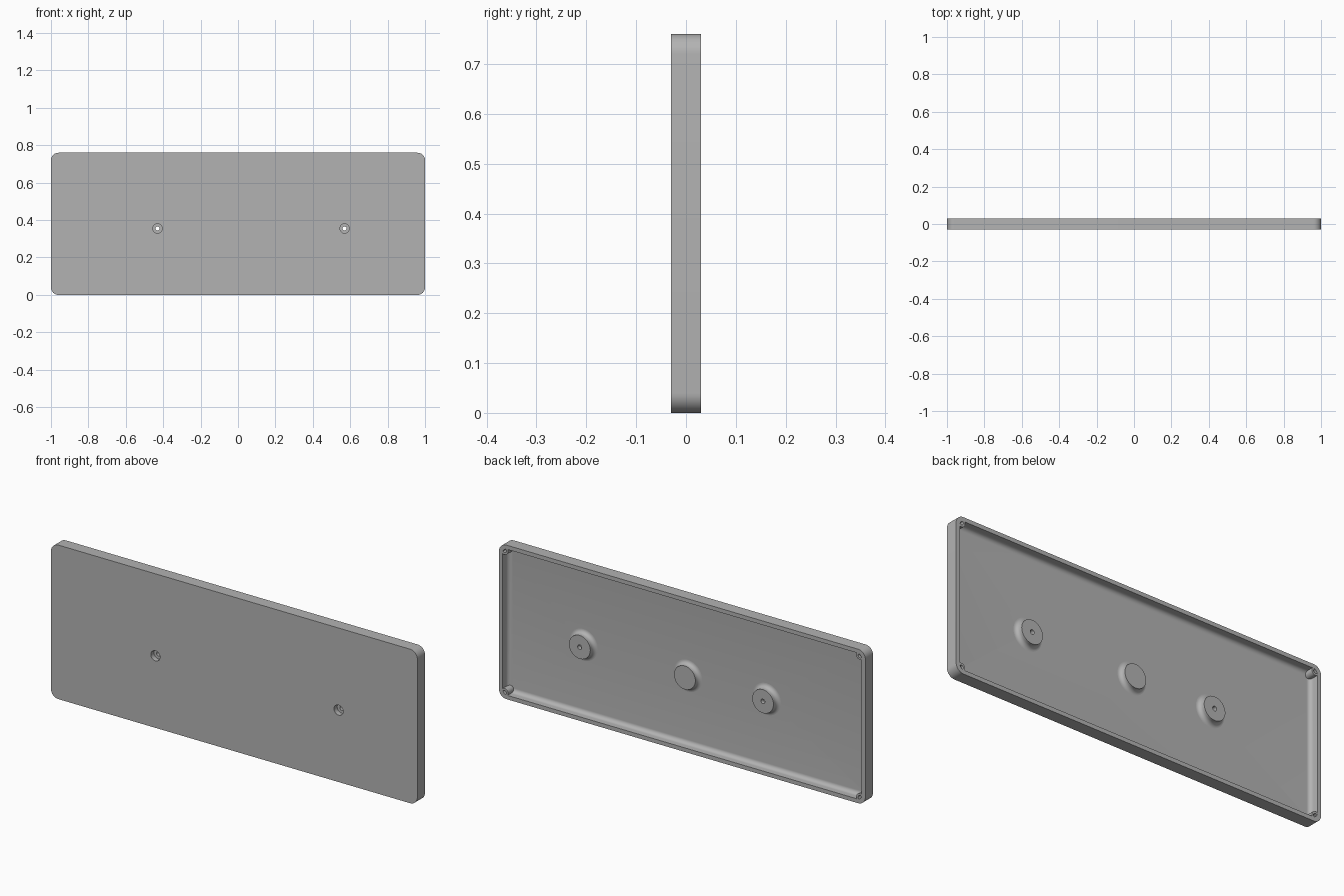
import bpy, bmesh, math

cube = bpy.data.objects.get("Cube")
if cube:
    bpy.data.objects.remove(cube, do_unlink=True)

HALF_X, HEIGHT, FRONT, BACK, FLOOR = 1.0, 0.76, -0.03, 0.03, -0.015
BOSS_Z = 0.355

grey = bpy.data.materials.new("light grey plastic")
grey.use_nodes = True
colour = (0.45, 0.45, 0.45, 1)
grey.diffuse_color = colour
grey.node_tree.nodes["Principled BSDF"].inputs["Base Color"].default_value = colour


def finish(name, bm):
    bmesh.ops.remove_doubles(bm, verts=bm.verts, dist=1e-5)
    bmesh.ops.recalc_face_normals(bm, faces=bm.faces)
    mesh = bpy.data.meshes.new(name)
    bm.to_mesh(mesh)
    bm.free()
    mesh.materials.append(grey)
    obj = bpy.data.objects.new(name, mesh)
    bpy.context.collection.objects.link(obj)
    return obj


def smooth(obj):
    bpy.ops.object.select_all(action='DESELECT')
    obj.select_set(True)
    bpy.context.view_layer.objects.active = obj
    bpy.ops.object.shade_smooth_by_angle(angle=math.radians(30))


def bridge(bm, a, b):
    n = len(a)
    for i in range(n):
        j = (i + 1) % n
        bm.faces.new((a[i], a[j], b[j], b[i]))


def rounded_ring(bm, inset, y, radius, steps=10):
    """Rounded rectangle in the xz plane, inset from the outline."""
    ring = []
    cx, cz = HALF_X - inset - radius, HEIGHT / 2 - inset - radius
    for q, (sx, sz) in enumerate(((1, 1), (-1, 1), (-1, -1), (1, -1))):
        for i in range(steps + 1):
            a = (q + i / steps) * math.pi / 2
            ring.append(bm.verts.new((sx * cx + radius * math.cos(a), y,
                                      HEIGHT / 2 + sz * cz + radius * math.sin(a))))
    return ring


def lathe(name, profile, x, z, sides=48):
    """Turn a closed (radius, y) profile around an axis along y."""
    bm = bmesh.new()
    rings = []
    for r, y in profile:
        if r == 0:
            rings.append([bm.verts.new((x, y, z))])
        else:
            rings.append([bm.verts.new((x + r * math.cos(t), y, z + r * math.sin(t)))
                          for t in (2 * math.pi * i / sides for i in range(sides))])
    for a, b in zip(rings, rings[1:] + rings[:1]):
        if len(a) == 1 and len(b) == 1:
            continue
        if len(a) == 1 or len(b) == 1:
            tip, loop = (a[0], b) if len(a) == 1 else (b[0], a)
            for i in range(sides):
                bm.faces.new((tip, loop[i], loop[(i + 1) % sides]))
        else:
            bridge(bm, a, b)
    return finish(name, bm)


# Shallow tray: front plate, side walls, rim and rounded inner floor edge
bm = bmesh.new()
wall, fillet = 0.02, 0.02
outline = [(0, FRONT, 0.04), (0, BACK, 0.04), (wall, BACK, 0.024)]
for i in range(9):
    a = i / 8 * math.pi / 2
    d = fillet * (1 - math.cos(a))
    outline.append((wall + d, FLOOR + fillet * (1 - math.sin(a)), 0.024 - d))
rings = [rounded_ring(bm, *p) for p in outline]
for a, b in zip(rings, rings[1:]):
    bridge(bm, a, b)
bm.faces.new(rings[0])
bm.faces.new(rings[-1])
tray = finish("tray", bm)

# Screw recesses through the front plate
BORE, HOLE = 0.025, 0.011
for x in (-0.43, 0.57):
    cutter = lathe("recess_cutter", [(0, -0.1), (BORE, -0.1), (BORE, -0.005), (0, -0.005)],
                   x, BOSS_Z)
    cutter.hide_render = True
    mod = tray.modifiers.new("recess", 'BOOLEAN')
    mod.operation, mod.solver, mod.object = 'DIFFERENCE', 'EXACT', cutter
    bpy.context.view_layer.objects.active = tray
    bpy.ops.object.modifier_apply(modifier=mod.name)
    bpy.data.objects.remove(cutter, do_unlink=True)
smooth(tray)


def flare(top, r=0.058, size=0.02):
    """Disc edge running down into a concave foot on the floor."""
    pts = [(r, top)]
    for i in range(9):
        a = i / 8 * math.pi / 2
        pts.append((r + size * (1 - math.cos(a)), FLOOR + size * (1 - math.sin(a))))
    return pts + [(r + size, FLOOR - 0.005)]


# Two drilled bosses and a plain middle boss
for name, x in (("right_boss", -0.43), ("left_boss", 0.57)):
    smooth(lathe(name, [(BORE, FLOOR - 0.005), (BORE, -0.005), (HOLE, -0.005),
                        (HOLE, 0.015)] + flare(0.015), x, BOSS_Z))
smooth(lathe("middle_boss", [(0, FLOOR - 0.005), (0, 0.01)] + flare(0.01), 0, BOSS_Z))

# Corner screw posts with blind holes
POST, PIN, IN = 0.02, 0.01, 0.03
for side, x in (("right", IN - HALF_X), ("left", HALF_X - IN)):
    for level, z in (("lower", IN), ("upper", HEIGHT - IN)):
        smooth(lathe(f"{level}_{side}_post",
                     [(0, FLOOR - 0.005), (0, FLOOR), (PIN, FLOOR), (PIN, BACK - 0.0005),
                      (POST, BACK - 0.0005), (POST, FLOOR - 0.005)], x, z, 32))
